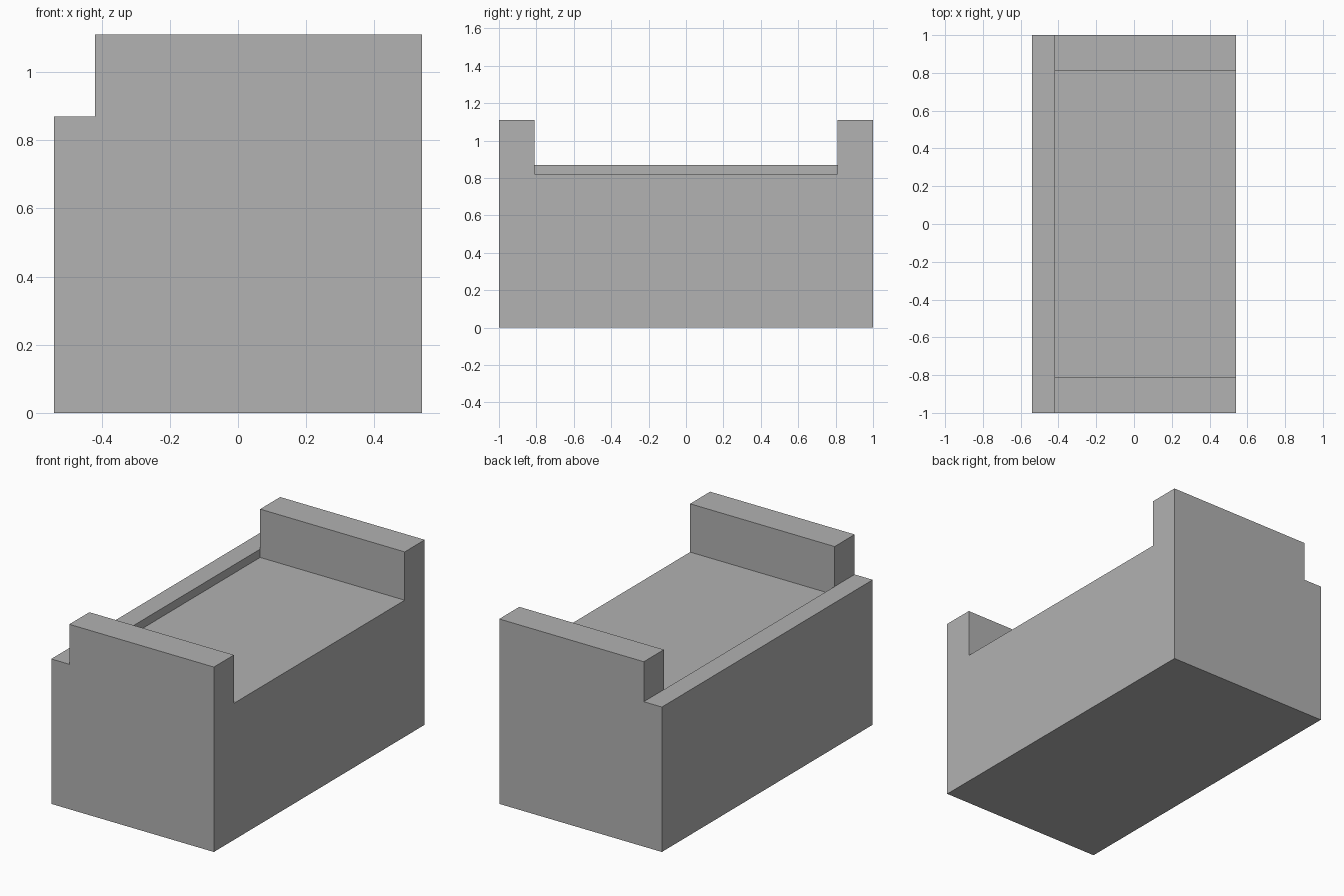
import bpy
from mathutils import Vector

cube = bpy.data.objects.get("Cube")
if cube:
    bpy.data.objects.remove(cube, do_unlink=True)

# Main dimensions
HALF_W, HALF_L, HEIGHT = 0.54, 1.0, 1.11
LEDGE_X, LEDGE_Z = -0.42, 0.87      # back ledge: inner edge and top
SEAT_HALF_L, SEAT_Z = 0.81, 0.82    # recessed seat between the end walls
OVER = 0.2                          # how far cutters reach past the block

grey = bpy.data.materials.new("plain_grey")
grey.use_nodes = True
colour = (0.445, 0.445, 0.445, 1)
grey.diffuse_color = colour
grey.node_tree.nodes["Principled BSDF"].inputs["Base Color"].default_value = colour


def box(name, low, high):
    """Axis-aligned box between two corners."""
    low, high = Vector(low), Vector(high)
    bpy.ops.mesh.primitive_cube_add(size=1)
    obj = bpy.context.object
    obj.name = obj.data.name = name
    for v in obj.data.vertices:
        v.co = [c * s + m for c, s, m in zip(v.co, high - low, (low + high) / 2)]
    obj.data.materials.append(grey)
    return obj


def carve(target, cutter):
    """Cut one box out of the target and discard the cutter."""
    cutter.hide_render = True
    mod = target.modifiers.new("cut", "BOOLEAN")
    mod.operation = "DIFFERENCE"
    mod.solver = "EXACT"
    mod.object = cutter
    bpy.context.view_layer.objects.active = target
    bpy.ops.object.modifier_apply(modifier=mod.name)
    bpy.data.objects.remove(cutter, do_unlink=True)


# Solid block that becomes the bench body with its two end walls
body = box("bench_body", (-HALF_W, -HALF_L, 0), (HALF_W, HALF_L, HEIGHT))

# Low ledge along one long side
carve(body, box("ledge_cutter",
                (-HALF_W - OVER, -HALF_L - OVER, LEDGE_Z),
                (LEDGE_X, HALF_L + OVER, HEIGHT + OVER)))

# Seat recess, open on the other long side
carve(body, box("seat_cutter",
                (LEDGE_X, -SEAT_HALF_L, SEAT_Z),
                (HALF_W + OVER, SEAT_HALF_L, HEIGHT + OVER)))
